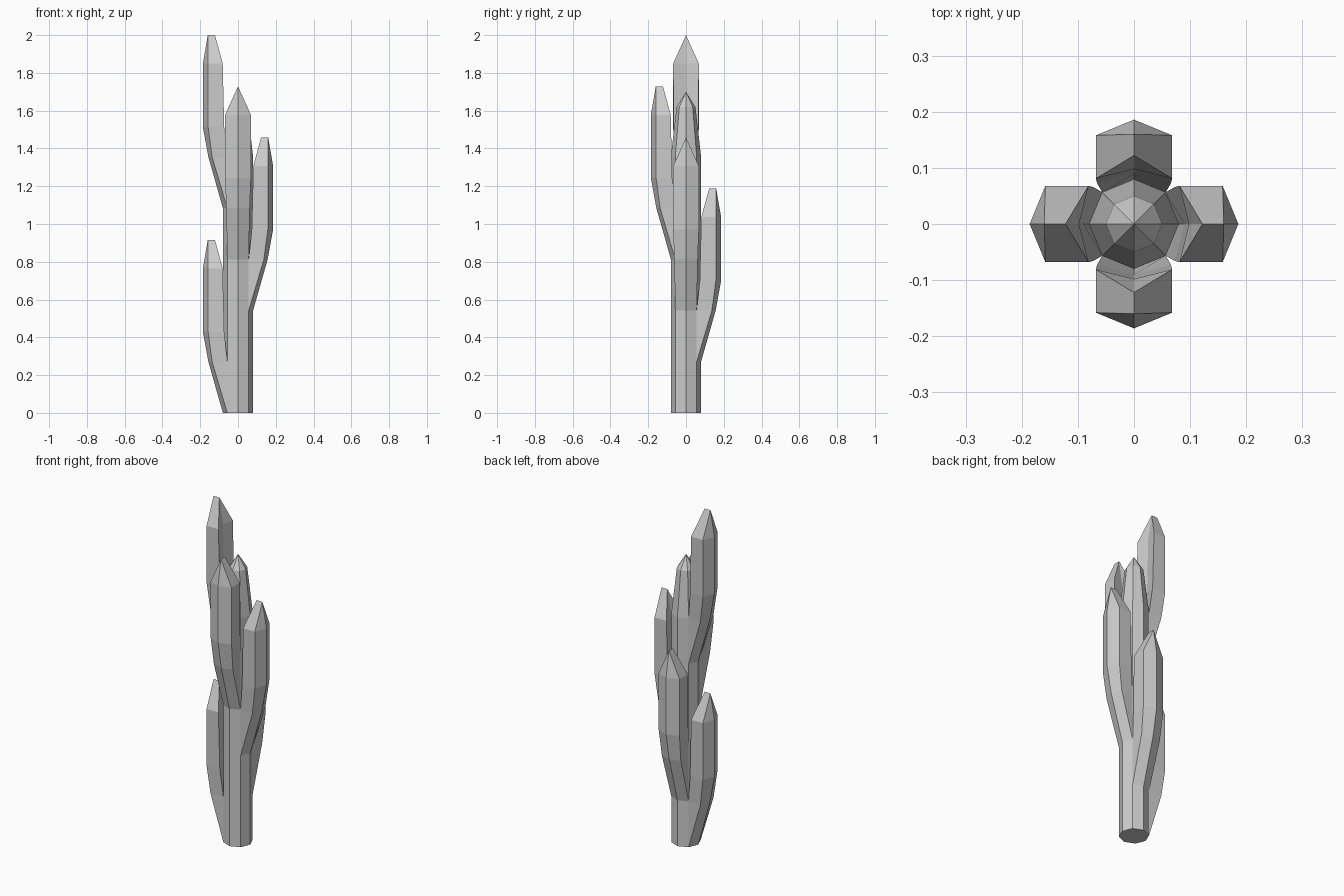
import bpy, bmesh
from math import cos, sin, pi
from mathutils import Matrix

if "Cube" in bpy.data.objects:
    bpy.data.objects.remove(bpy.data.objects["Cube"])

STEP = 0.271                       # height of one trunk segment
DIRS = [4, 2, 0, 6, 4]             # branch directions in eighths of a turn
R = 0.08
D = R * cos(pi / 4)


def finish(bm, name):
    bmesh.ops.remove_doubles(bm, verts=bm.verts, dist=1e-5)
    mesh = bpy.data.meshes.new(name)
    bm.to_mesh(mesh)
    bm.free()
    obj = bpy.data.objects.new(name, mesh)
    bpy.context.collection.objects.link(obj)
    return obj


def ring(bm, r, z):
    return [bm.verts.new((r * cos(i * pi / 4), r * sin(i * pi / 4), z)) for i in range(8)]


# Octagonal trunk, open where each branch grows out of two neighbouring sides
bm = bmesh.new()
rings = [ring(bm, R, i * STEP) for i in range(6)] + [ring(bm, 0.05, 1.62)]
bm.faces.new(rings[0][::-1])
for level, (a, b) in enumerate(zip(rings, rings[1:])):
    for i in range(8):
        if level < 5 and i in (DIRS[level], (DIRS[level] - 1) % 8):
            continue
        j = (i + 1) % 8
        bm.faces.new((a[i], a[j], b[j], b[i]))
tip = bm.verts.new((0, 0, 1.70))
for i in range(8):
    bm.faces.new((rings[-1][i], rings[-1][(i + 1) % 8], tip))
finish(bm, "trunk")

# Branch sections: height, outer ridge x, outer corner (x, y), inner corner (x, y), inner crease x
SECTIONS = [
    (STEP, 0.157, (0.137, 0.062), (D, D), R),
    (0.43, 0.186, (0.158, 0.068), (0.073, 0.066), 0.09),
    (0.765, 0.186, (0.158, 0.068), (0.081, 0.068), 0.098),
]


def branch(name, turn, z0):
    bm = bmesh.new()
    loops = []
    for z, ridge, (ox, oy), (ix, iy), crease in SECTIONS:
        pts = [(ridge, 0), (ox, oy), (ix, iy), (crease, 0), (ix, -iy), (ox, -oy)]
        loops.append([bm.verts.new((x, y, z)) for x, y in pts])
    # Flared root joining the trunk
    s = loops[0]
    mid = bm.verts.new((R, 0, 0))
    left, right = bm.verts.new((D, D, 0)), bm.verts.new((D, -D, 0))
    for f in ((mid, left, s[1], s[0]), (right, mid, s[0], s[5]),
              (left, s[2], s[1]), (right, s[5], s[4])):
        bm.faces.new(f)
    # Shaft
    for a, b in zip(loops, loops[1:]):
        for i in range(6):
            j = (i + 1) % 6
            bm.faces.new((a[i], a[j], b[j], b[i]))
    # Roof-like tip with a short ridge
    t = loops[-1]
    out, inn = bm.verts.new((0.16, 0, 0.916)), bm.verts.new((0.122, 0, 0.916))
    for f in ((t[0], t[1], out), (t[5], t[0], out), (t[1], t[2], inn, out),
              (t[4], t[5], out, inn), (t[2], t[3], inn), (t[3], t[4], inn)):
        bm.faces.new(f)
    bm.transform(Matrix.Translation((0, 0, z0)) @ Matrix.Rotation(turn * pi / 4, 4, 'Z'))
    finish(bm, name)


# Five branches spiralling up the trunk
for i, d in enumerate(DIRS):
    branch(f"branch_{i + 1}", d, i * STEP)
